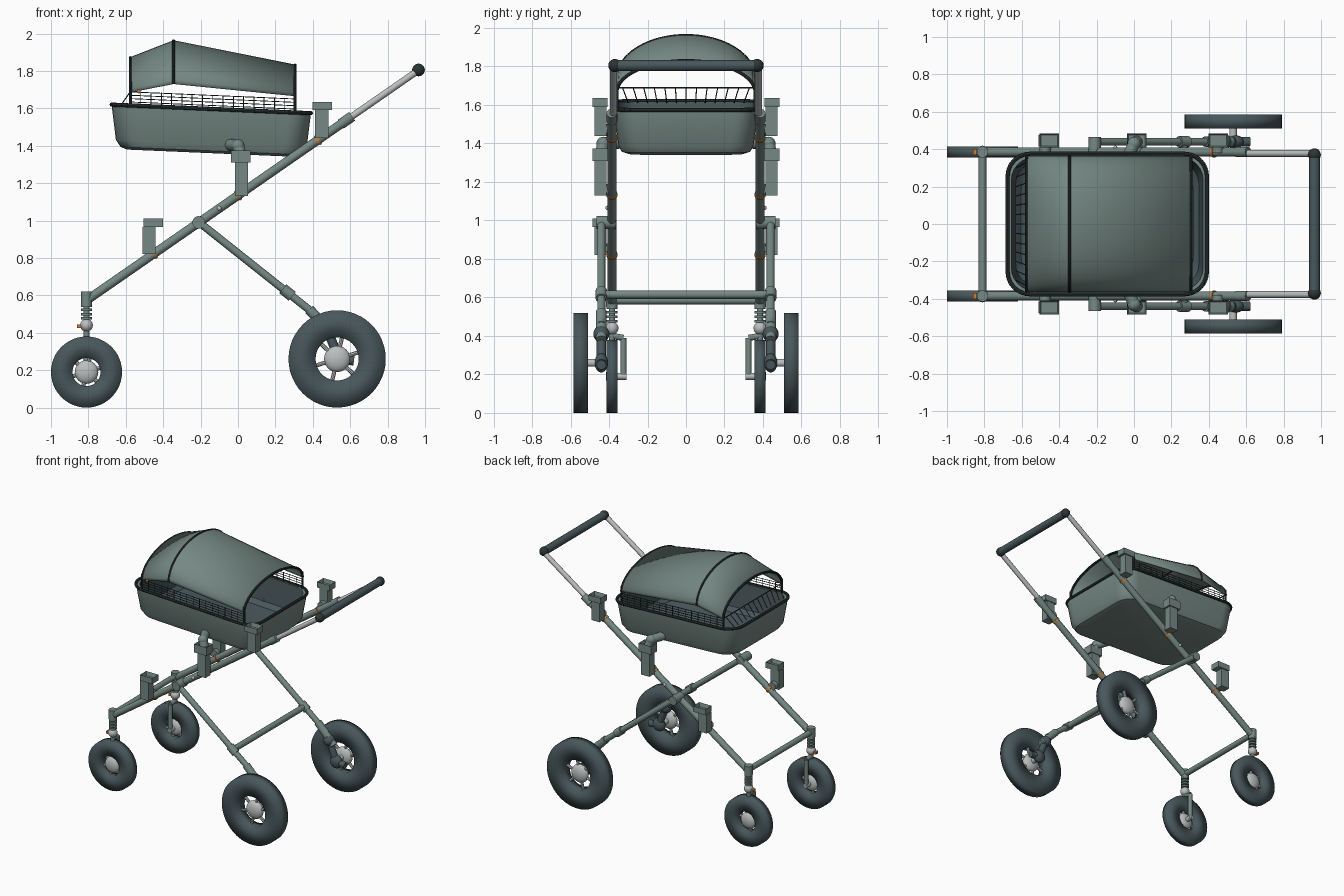
import bpy, bmesh, math
from mathutils import Vector, Matrix

cube = bpy.data.objects.get("Cube")
if cube:
    bpy.data.objects.remove(cube)


def material(name, r, g, b):
    m = bpy.data.materials.new(name)
    m.use_nodes = True
    m.diffuse_color = (r, g, b, 1)
    m.node_tree.nodes["Principled BSDF"].inputs["Base Color"].default_value = (r, g, b, 1)
    return m


GREEN = material("grey green", .18, .25, .23)
SLATE = material("dark slate", .065, .095, .105)
BLACK = material("near black", .025, .035, .035)
METAL = material("light metal", .5, .52, .52)
ORANGE = material("orange", .6, .2, .04)


def finish(name, bm, *mats, angle=35):
    me = bpy.data.meshes.new(name)
    bm.to_mesh(me)
    bm.free()
    for m in mats:
        me.materials.append(m)
    for p in me.polygons:
        p.use_smooth = True
    me.set_sharp_from_angle(angle=math.radians(angle))
    ob = bpy.data.objects.new(name, me)
    bpy.context.collection.objects.link(ob)
    return ob


def add_tube(bm, a, b, r, sides, r2=None):
    a, b = Vector(a), Vector(b)
    d = b - a
    m = Matrix.Translation((a + b) / 2) @ d.to_track_quat('Z', 'Y').to_matrix().to_4x4()
    bmesh.ops.create_cone(bm, cap_ends=True, segments=sides, radius1=r,
                          radius2=r2 or r, depth=d.length, matrix=m)


def tubes(name, segments, r, mat, sides=16):
    bm = bmesh.new()
    for a, b in segments:
        add_tube(bm, a, b, r, sides)
    return finish(name, bm, mat)


def path(points):
    return list(zip(points, points[1:]))


def ball(name, c, r, mat, flat=1.0):
    bm = bmesh.new()
    m = Matrix.Translation(c) @ Matrix.Diagonal((r, r * flat, r, 1))
    bmesh.ops.create_uvsphere(bm, u_segments=20, v_segments=12, radius=1, matrix=m)
    return finish(name, bm, mat)


def box(name, c, size, mat, recess=0):
    bm = bmesh.new()
    bmesh.ops.create_cube(bm, size=1, matrix=Matrix.Translation(c) @ Matrix.Diagonal((*size, 1)))
    if recess:
        top = max(bm.faces, key=lambda f: f.calc_center_median().z)
        bmesh.ops.inset_region(bm, faces=[top], thickness=.012)
        bmesh.ops.translate(bm, verts=top.verts, vec=(0, 0, -recess))
    return finish(name, bm, mat)


def loft(bm, rings, closed):
    grid = [[bm.verts.new(p) for p in ring] for ring in rings]
    for lo, hi in zip(grid, grid[1:]):
        n = len(lo)
        for i in range(n if closed else n - 1):
            j = (i + 1) % n
            bm.faces.new((lo[i], lo[j], hi[j], hi[i]))
    return grid


def wheel(name, c, radius, inner, hub, width):
    c = Vector(c)
    rings = []
    for k in range(49):
        t = math.tau * k / 48
        u = Vector((math.cos(t), 0, math.sin(t)))
        rings.append([c + u * r + Vector((0, y, 0)) for r, y in (
            (inner, -width / 2), (radius, -width / 2), (radius, width / 2), (inner, width / 2))])
    bm = bmesh.new()
    loft(bm, rings, True)
    bmesh.ops.remove_doubles(bm, verts=bm.verts, dist=1e-5)
    bmesh.ops.recalc_face_normals(bm, faces=bm.faces)
    finish(name + "_tyre", bm, SLATE, angle=100)
    ball(name + "_hub", c, hub, METAL, .5)
    spokes = []
    for k in range(6):
        t = math.tau * k / 6 + .3
        spokes.append((c, c + Vector((math.cos(t), 0, math.sin(t))) * (inner + .01)))
    tubes(name + "_spokes", spokes, .011, METAL, 8)


def rail(x, y, drop=0):
    return Vector((x, y, .58 + .693 * (x + .8) - drop))


# Chassis, repeated on each side
for s, side in ((-1, "right"), (1, "left")):
    y = .385 * s
    leg = .44 * s
    tubes(side + "_main_tube", [(rail(-.81, y), rail(.6, y))], .024, GREEN)
    tubes(side + "_handle_tube", [(rail(.6, y * .98), rail(.96, y * .98))], .018, METAL)
    ball(side + "_handle_end", (.965, .37 * s, 1.805), .034, BLACK)
    tubes(side + "_tube_collar", [(rail(.55, y), rail(.61, y))], .028, GREEN)
    ball(side + "_lock_button", rail(-.1, y + .022 * s), .012, METAL)
    for x in (-.45, 0, .427):
        tubes(side + "_orange_clip", [(rail(x - .006, y), rail(x + .006, y))], .029, ORANGE)

    # Front suspension and caster
    x = -.81
    tubes(side + "_front_socket", [((x, y, .55), (x, y, .62))], .03, GREEN)
    tubes(side + "_spring_core", [((x, y, .38), (x, y, .56))], .016, GREEN)
    tubes(side + "_spring_coils", [((x, y, .47 + .023 * k), (x, y, .483 + .023 * k))
                                   for k in range(4)], .029, GREEN)
    ball(side + "_swivel", (x, y, .44), .034, METAL, 1)
    box(side + "_swivel_lever", (x - .035, y, .435), (.03, .03, .018), ORANGE)
    fork = .325 * s
    tubes(side + "_front_fork", path([(x, y, .4), (x, fork, .39), (x, fork, .18)]), .016, GREEN)
    tubes(side + "_front_axle", [((x, fork - .015 * s, .19), (x, y, .19))], .018, METAL)
    wheel(side + "_front_wheel", (x, y, .19), .19, .075, .063, .058)

    # Rear leg, lower arm and wheel
    tubes(side + "_leg_pivot", [((-.21, .365 * s, .99), (-.21, .465 * s, .99))], .034, GREEN)
    tubes(side + "_rear_leg", [((-.22, leg, 1.0), (.46, leg, .46))], .021, GREEN)
    tubes(side + "_leg_collar", [((.24, leg, .635), (.29, leg, .595))], .03, GREEN)
    tubes(side + "_lower_leg", [((.38, leg, .525), (.52, leg, .38))], .028, GREEN)
    ball(side + "_leg_joint", (.48, leg, .41), .042, SLATE)
    tubes(side + "_lower_arm", path([(.48, leg, .41), (.54, leg, .26), (.62, leg, .25)]), .025, SLATE)
    ball(side + "_axle_mount", (.54, leg, .26), .05, SLATE, .7)
    tubes(side + "_rear_axle", [((.53, leg, .26), (.53, .55 * s, .26))], .02, METAL)
    wheel(side + "_rear_wheel", (.53, .548 * s, .26), .26, .115, .07, .075)

    # Seat adapter sockets
    for x, cap_x, low, high, cap in ((-.475, -.453, .82, 1.01, .045),
                                     (.018, .015, 1.13, 1.375, .065),
                                     (.448, .45, 1.44, 1.635, .045)):
        mid = (low + high - cap) / 2
        box(side + "_adapter_stem", (x, .445 * s, mid), (.07, .062, high - cap - low), GREEN)
        box(side + "_adapter_cap", (cap_x, .447 * s, high - cap / 2), (.106, .076, cap), GREEN, .03)
        tubes(side + "_adapter_clamp", [((x, .38 * s, low + .03), (x, .44 * s, low + .03))], .03, GREEN)
    tubes(side + "_carry_arm", path([(.015, .44 * s, 1.35), (0, .43 * s, 1.4), (-.04, .34 * s, 1.405)]),
          .032, GREEN)
    ball(side + "_carry_elbow", (0, .43 * s, 1.4), .035, GREEN)

# Cross bars and push handle
tubes("front_cross_bar", [((-.81, -.385, .585), (-.81, .385, .585))], .021, GREEN)
tubes("rear_cross_bar", [((.265, -.44, .615), (.265, .44, .615))], .022, GREEN)
tubes("push_handle", [((.965, -.37, 1.805), (.965, .37, 1.805))], .029, SLATE)

# Basket
MID = -.143


def tilt(x, y, z):
    return Vector((x, y, z - .043 * (x - MID)))


def rounded_loop(z, hx, hy, r=.12, steps=6):
    pts = []
    for q, (sx, sy) in enumerate(((1, 1), (-1, 1), (-1, -1), (1, -1))):
        for k in range(steps + 1):
            t = math.pi / 2 * (q + k / steps)
            pts.append(tilt(MID + sx * (hx - r) + r * math.cos(t),
                            sy * (hy - r) + r * math.sin(t), z))
    return pts


bm = bmesh.new()
levels = ((1.36, .45, .3), (1.373, .485, .335), (1.41, .51, .352), (1.595, .533, .375),
          (1.595, .513, .355), (1.41, .49, .332), (1.38, .46, .3))
shell = loft(bm, [rounded_loop(*v) for v in levels], True)
bm.faces.new(shell[0][::-1])
bm.faces.new(shell[-1])
bm.faces.ensure_lookup_table()
per_ring = len(shell[0])
for i, f in enumerate(bm.faces):
    f.material_index = int(i >= 4 * per_ring and f is not bm.faces[-2])
bmesh.ops.recalc_face_normals(bm, faces=bm.faces)
finish("basket", bm, GREEN, SLATE)
rim = rounded_loop(1.597, .533, .376)
tubes("basket_rim", path(rim + rim[:1]), .011, BLACK, 8)

# Hood panels and ribs: position, base height, arch height
HOOPS = ((-.575, 1.685, .185), (-.345, 1.73, .23), (.305, 1.665, .165))


def arch(x, base, height, n=32):
    return [Vector((x, .36 * math.cos(math.pi * k / n), base + height * math.sin(math.pi * k / n)))
            for k in range(n + 1)]


bm = bmesh.new()
loft(bm, [arch(*h) for h in HOOPS], False)
bmesh.ops.recalc_face_normals(bm, faces=bm.faces)
hood = finish("hood", bm, GREEN, angle=12)
mod = hood.modifiers.new("thickness", 'SOLIDIFY')
mod.thickness = .008
mod.offset = 0
for h, label in zip(HOOPS, ("head", "ridge", "foot")):
    tubes(label + "_hood_rib", path(arch(*h)), .009, BLACK, 8)
for s, side in ((-1, "right"), (1, "left")):
    tubes(side + "_hood_posts", [((h[0], .36 * s, h[1] + .04), tilt(h[0], .36 * s, 1.59))
                                 for h in (HOOPS[0], HOOPS[2])], .008, BLACK, 8)
    # Open wire mesh along the side
    wires = [(tilt(-.575, .36 * s, z), tilt(.305, .36 * s, z)) for z in (1.615, 1.633, 1.651, 1.669)]
    for k in range(17):
        x = -.575 + .055 * k
        wires.append((tilt(x, .36 * s, 1.595), tilt(x, .36 * s, 1.672)))
    tubes(side + "_mesh", wires, .0025, BLACK, 5)
ball("hood_button", (-.53, -.362, 1.69), .01, ORANGE)

# Slats fanning out at the head end
slats = []
for k in range(-6, 7):
    slats.append((tilt(-.63, k * .05, 1.59), Vector((-.575, k * .055, 1.69))))
tubes("head_slats", slats, .003, BLACK, 5)
tubes("head_slat_bar", [((-.575, -.36, 1.69), (-.575, .36, 1.69))], .004, BLACK, 6)
